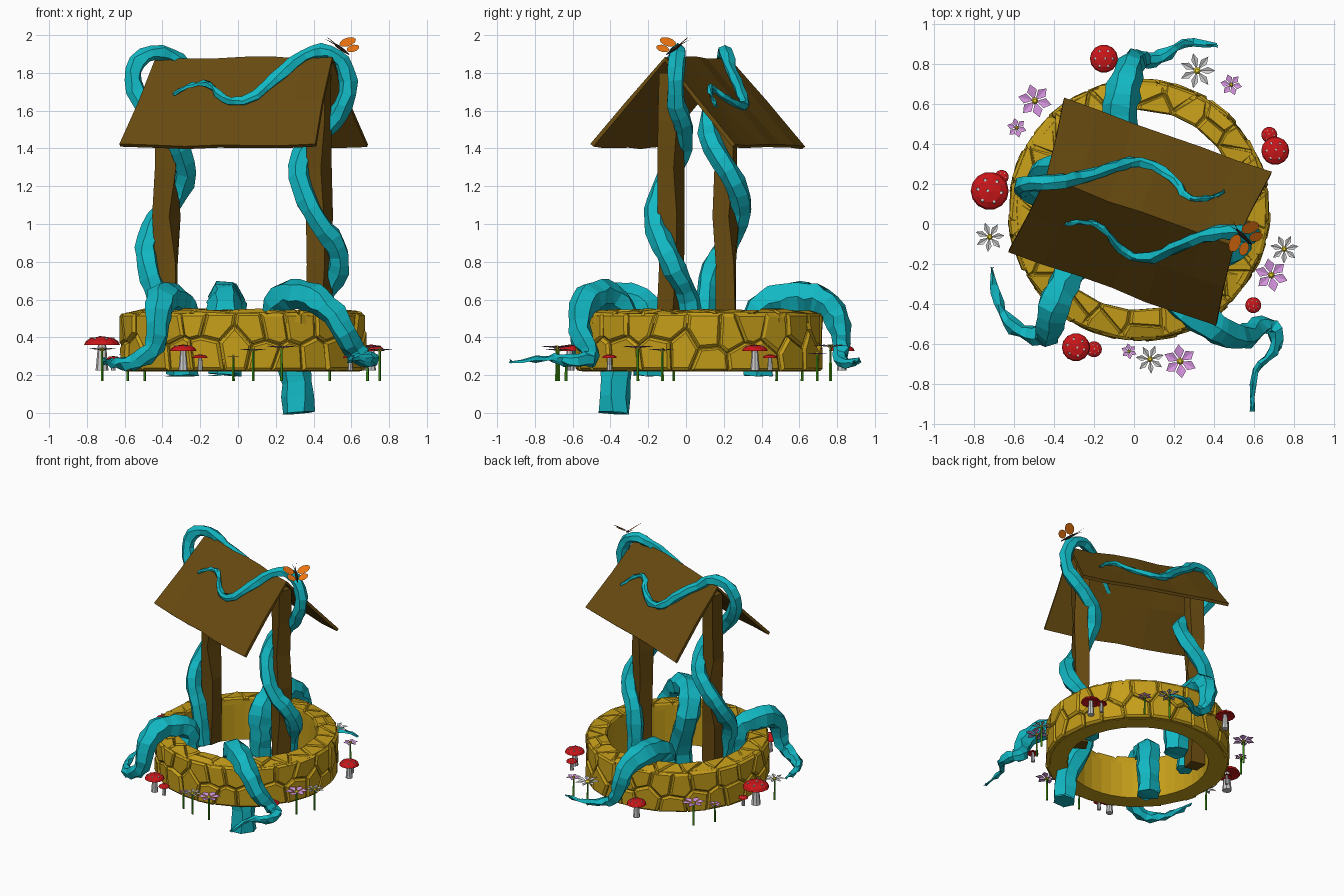
import bpy, bmesh, random
from math import sin, cos, pi, radians, tau
from mathutils import Vector

if "Cube" in bpy.data.objects:
    bpy.data.objects.remove(bpy.data.objects["Cube"])

random.seed(7)
R = lambda a: random.uniform(-a, a)
CX, CY = 0.025, 0.07          # well centre
ANG = radians(-20)            # roof direction
AX, PERP = Vector((cos(ANG), sin(ANG), 0)), Vector((-sin(ANG), cos(ANG), 0))


def material(name, r, g, b):
    m = bpy.data.materials.new(name)
    m.diffuse_color = (r, g, b, 1)
    m.use_nodes = True
    m.node_tree.nodes["Principled BSDF"].inputs["Base Color"].default_value = m.diffuse_color
    return m


GOLD = material("gold_stone", 0.56, 0.34, 0.01)
WOOD = material("wood", 0.14, 0.07, 0.005)
TEAL = material("teal_vine", 0.006, 0.48, 0.55)
RED = material("red_cap", 0.6, 0.008, 0.01)
WHITE = material("pale", 0.65, 0.65, 0.62)
PINK = material("pink", 0.68, 0.3, 0.75)
GREEN = material("green", 0.06, 0.35, 0.01)
YELLOW = material("yellow", 0.8, 0.65, 0.03)
ORANGE = material("orange", 0.85, 0.18, 0.005)
DARK = material("dark", 0.03, 0.02, 0.015)


def mesh(name, verts, faces, mat):
    me = bpy.data.meshes.new(name)
    me.from_pydata([tuple(v) for v in verts], [], faces)
    bm = bmesh.new()
    bm.from_mesh(me)
    bmesh.ops.recalc_face_normals(bm, faces=bm.faces)
    bm.to_mesh(me)
    bm.free()
    me.materials.append(mat)
    ob = bpy.data.objects.new(name, me)
    bpy.context.collection.objects.link(ob)
    return ob


def lathe(name, profile, mat, loc, n=12, closed=False):
    """Revolve (radius, z) points; open profiles get end caps."""
    verts = [(loc[0] + r * cos(tau * i / n), loc[1] + r * sin(tau * i / n), loc[2] + z)
             for r, z in profile for i in range(n)]
    k = len(profile)
    faces = [(j * n + i, j * n + (i + 1) % n, (j + 1) % k * n + (i + 1) % n, (j + 1) % k * n + i)
             for j in range(k if closed else k - 1) for i in range(n)]
    if not closed:
        faces += [tuple(range(n)), tuple((k - 1) * n + i for i in range(n))]
    return mesh(name, verts, faces, mat)


# --- stone ring: smooth core plus irregular stones on wall and rim
lathe("well_core", [(0.50, 0.22), (0.62, 0.22), (0.632, 0.26), (0.63, 0.5), (0.61, 0.53), (0.50, 0.53)],
      GOLD, (CX, CY, 0), 40, True)


def clip(poly, mid, nrm):
    out = []
    for a, b in zip(poly, poly[1:] + poly[:1]):
        da, db = (a - mid).dot(nrm), (b - mid).dot(nrm)
        if da <= 0:
            out.append(a)
        if da * db < 0:
            out.append(a.lerp(b, da / (da - db)))
    return out


def stones(name, cols, rows, height, place):
    """Jittered cell pattern on an unrolled strip, each cell a bevelled block."""
    L = tau * 0.65
    du, dv = L / cols, height / rows
    pts = [Vector(((c + 0.5 + 0.5 * (r % 2)) * du + R(0.33 * du), (r + 0.5) * dv + R(0.3 * dv)))
           for c in range(cols) for r in range(rows)]
    verts, faces = [], []
    for p in pts:
        poly = [Vector(q) for q in ((p.x - .3, 0), (p.x + .3, 0), (p.x + .3, height), (p.x - .3, height))]
        for q in pts:
            for s in (-L, 0, L):
                o = q + Vector((s, 0))
                if 0 < (o - p).length < 0.6:
                    poly = clip(poly, (o + p) / 2, o - p)
        if len(poly) < 3:
            continue
        c = sum(poly, Vector((0, 0))) / len(poly)
        n, base, lift = len(poly), len(verts), R(0.006)
        for shrink, h in ((0.99, -0.03), (0.96, 0.008 + lift), (0.80, 0.02 + lift)):
            for q in poly:
                w = c.lerp(q, shrink)
                verts.append(place(w.x / L * tau, w.y, h + R(0.003)))
        for k in (0, n):
            faces += [(base + k + i, base + k + (i + 1) % n, base + k + n + (i + 1) % n, base + k + n + i)
                      for i in range(n)]
        faces.append(tuple(base + 2 * n + i for i in range(n)))
    mesh(name, verts, faces, GOLD)


def on_wall(t, v, h):
    r = 0.632 + h
    return CX + r * cos(t), CY + r * sin(t), 0.22 + v


def on_rim(t, v, h):
    r = 0.50 + v
    return CX + r * cos(t), CY + r * sin(t), 0.527 + h - max(0, v - 0.1) * 0.5


stones("wall_stones", 25, 2, 0.31, on_wall)
stones("rim_stones", 20, 2, 0.145, on_rim)

# --- roof: two sagging panels, slightly longer at the eaves
prof = [(-0.40, 1.41, 0.55), (-0.2, 1.635, 0.52), (0, 1.87, 0.5), (0.2, 1.635, 0.52), (0.40, 1.41, 0.55)]
N = 7
verts = [Vector((0.03, 0.06, z + R(0.008))) + AX * (hl * (2 * i / (N - 1) - 1)) + PERP * (d + R(0.006))
         for d, z, hl in prof for i in range(N)]
faces = [(j * N + i, j * N + i + 1, (j + 1) * N + i + 1, (j + 1) * N + i)
         for j in range(len(prof) - 1) for i in range(N - 1)]
roof = mesh("roof", verts, faces, WOOD)
mod = roof.modifiers.new("thickness", "SOLIDIFY")
mod.thickness, mod.offset = 0.022, 0

# --- posts: rough-hewn four-sided timbers
for name, x, y in (("left_post", -0.38, 0.21), ("right_post", 0.43, -0.08)):
    verts, H = [], 7
    for j in range(H):
        z, tw = 0.28 + j * 1.52 / (H - 1), ANG + pi / 4 + R(0.3)
        verts += [(x + 0.073 * cos(tw + k * pi / 2) + R(0.006), y + 0.073 * sin(tw + k * pi / 2) + R(0.006), z)
                  for k in range(4)]
    faces = [(j * 4 + k, j * 4 + (k + 1) % 4, j * 4 + 4 + (k + 1) % 4, j * 4 + 4 + k)
             for j in range(H - 1) for k in range(4)]
    mesh(name, verts, faces + [(3, 2, 1, 0), tuple(H * 4 - 4 + k for k in range(4))], WOOD)


# --- vines: tapering six-sided sweeps with gnarled vertices
def vine(name, pts, r0, r1, taper_from):
    cu = bpy.data.curves.new(name, "CURVE")
    cu.dimensions, cu.bevel_depth, cu.bevel_resolution = "3D", 1.0, 1
    cu.resolution_u, cu.use_fill_caps = 3, True
    sp = cu.splines.new("BEZIER")
    sp.bezier_points.add(len(pts) - 1)
    sp.use_smooth = False
    for i, (bp, p) in enumerate(zip(sp.bezier_points, pts)):
        t = max(0, (i / (len(pts) - 1) - taper_from) / (1 - taper_from))
        bp.co, bp.radius = p, r0 + (r1 - r0) * t
        bp.handle_left_type = bp.handle_right_type = "AUTO"
    cu.materials.append(TEAL)
    ob = bpy.data.objects.new(name, cu)
    bpy.context.collection.objects.link(ob)
    bpy.ops.object.select_all(action="DESELECT")
    ob.select_set(True)
    bpy.context.view_layer.objects.active = ob
    bpy.ops.object.convert(target="MESH")
    for v in bpy.context.object.data.vertices:
        v.co += Vector((R(1), R(1), R(1) if v.co.z > 0.1 else 0)) * r0 * 0.11
    bpy.context.object.data.shade_flat()


def roofed(*xy):
    return [(x, y, 1.9 - 1.16 * abs((Vector((x - 0.03, y - 0.06, 0))).dot(PERP))) for x, y in xy]


vine("right_post_vine", [(0.42, 0.03, 0.3), (0.44, 0.01, 0.6), (0.53, -0.06, 0.76), (0.52, -0.12, 0.88),
     (0.42, -0.16, 1.02), (0.34, -0.13, 1.18), (0.34, -0.04, 1.36), (0.46, -0.01, 1.5), (0.56, -0.05, 1.63),
     (0.57, -0.05, 1.82), (0.48, -0.04, 1.91), (0.35, -0.06, 1.89)]
     + roofed((0.2, -0.12), (0.03, -0.17), (-0.07, -0.12), (-0.16, -0.02), (-0.24, 0.01), (-0.34, 0.0)),
     0.06, 0.008, 0.35)
vine("left_post_vine", [(-0.38, 0.1, 0.3), (-0.42, 0.11, 0.6), (-0.48, 0.14, 0.77), (-0.47, 0.24, 0.92),
     (-0.39, 0.29, 1.07), (-0.29, 0.26, 1.22), (-0.31, 0.15, 1.4), (-0.42, 0.12, 1.54), (-0.54, 0.17, 1.7),
     (-0.53, 0.2, 1.86), (-0.4, 0.21, 1.91)]
     + roofed((-0.27, 0.23), (-0.1, 0.28), (0.03, 0.31), (0.2, 0.22), (0.28, 0.13), (0.36, 0.13), (0.45, 0.16)),
     0.06, 0.008, 0.35)
vine("front_right_vine", [(0.32, -0.385, 0.0), (0.3, -0.37, 0.25), (0.21, -0.32, 0.49), (0.25, -0.4, 0.61),
     (0.36, -0.49, 0.62), (0.47, -0.55, 0.56), (0.57, -0.56, 0.42), (0.65, -0.5, 0.3), (0.7, -0.53, 0.28),
     (0.69, -0.64, 0.28), (0.61, -0.73, 0.29), (0.59, -0.93, 0.27)], 0.085, 0.006, 0.35)
vine("front_left_vine", [(-0.3, -0.2, 0.2), (-0.3, -0.2, 0.4), (-0.3, -0.2, 0.56), (-0.35, -0.3, 0.6),
     (-0.4, -0.42, 0.6), (-0.42, -0.52, 0.52), (-0.44, -0.55, 0.36), (-0.52, -0.55, 0.28), (-0.63, -0.48, 0.26),
     (-0.69, -0.35, 0.27), (-0.71, -0.22, 0.28)], 0.085, 0.006, 0.4)
vine("back_vine", [(-0.07, 0.38, 0.2), (-0.07, 0.38, 0.4), (-0.07, 0.4, 0.55), (-0.07, 0.5, 0.6),
     (-0.06, 0.64, 0.61), (-0.03, 0.75, 0.57), (0.0, 0.81, 0.45), (0.04, 0.82, 0.33), (0.13, 0.83, 0.27),
     (0.25, 0.9, 0.27), (0.41, 0.89, 0.27)], 0.09, 0.006, 0.4)

# --- mushrooms: stem, flat cap, pale spots (x, y, cap radius)
for i, (x, y, r) in enumerate([(-.15, .825, .07), (.705, .365, .07), (.675, .445, .04), (-.72, .165, .095),
                               (-.66, .235, .035), (.595, -.405, .04), (-.29, -.615, .07), (-.2, -.625, .04)]):
    h = 0.25 + 1.25 * r
    lathe(f"mushroom_stem_{i}", [(r * .36, .225), (r * .32, .26), (r * .22, h)], WHITE, (x, y, 0), 8)
    lathe(f"mushroom_cap_{i}", [(r * .3, .01), (r, 0), (r * .9, r * .22), (r * .6, r * .4), (r * .1, r * .48)],
          RED, (x, y, h - 0.01), 14)
    for k in range(7):
        a, q = k * tau / 6 + i, (0.62 if k < 6 else 0.1) * r
        lathe(f"mushroom_spot_{i}_{k}", [(r * .1, -r * .05), (r * .08, r * .04)], WHITE,
              (x + q * cos(a), y + q * sin(a), h - 0.01 + r * (.38 if k < 6 else .47)), 6)

# --- flowers: stem, ring of folded petals, yellow centre (x, y, radius, pale?)
for i, (x, y, r, pale) in enumerate([(.315, .765, .09, 1), (-.72, -.065, .075, 1), (.75, -.125, .072, 1),
                                     (.08, -.675, .072, 1), (.485, .695, .055, 0), (-.495, .615, .085, 0),
                                     (-.585, .48, .05, 0), (.685, -.255, .085, 0), (-.025, -.635, .04, 0),
                                     (.23, -.685, .085, 0)]):
    h, n = 0.25 + 1.1 * r, 7 if pale else 6
    lathe(f"flower_stem_{i}", [(.008, .17), (.006, h)], GREEN, (x, y, 0), 5)
    lathe(f"flower_centre_{i}", [(r * .14, -.004), (r * .2, .004), (r * .1, .014)], YELLOW, (x, y, h), 8)
    verts, faces = [], []
    for k in range(n):
        a, w = k * tau / n + i, 0.2 if pale else 0.3
        for u, v, z in ((.08, 0, 0), (.6, -w, .14), (1, 0, .1), (.6, w, .14), (.6, 0, .06)):
            verts.append((x + r * (u * cos(a) - v * sin(a)), y + r * (u * sin(a) + v * cos(a)), h + r * z))
        b = k * 5
        faces += [(b, b + 1, b + 4), (b + 1, b + 2, b + 4), (b + 2, b + 3, b + 4), (b + 3, b, b + 4)]
    mesh(f"flower_petals_{i}", verts, faces, WHITE if pale else PINK)

# --- butterfly on the ridge end
O, F = Vector((0.55, -0.065, 1.925)), Vector((-0.62, 0.62, 0.45)).normalized()
S = Vector((0.707, 0.707, 0))
U = S.cross(F)
U = U if U.z > 0 else -U
for s, side in ((1, "right"), (-1, "left")):
    W = S * s * 0.88 + U * 0.47
    for part, f, w, a, b in (("fore", .028, .062, .034, .05), ("hind", -.034, .048, .028, .038)):
        pts = [O + F * (f + a * cos(t * tau / 10)) + W * (w + b * sin(t * tau / 10)) for t in range(10)]
        mesh(f"butterfly_{part}_wing_{side}", pts, [tuple(range(10))], ORANGE)
    A, B, n = O + F * 0.05, O + F * 0.125 + S * s * 0.02, U * 0.003
    mesh(f"butterfly_antenna_{side}", [A - n, A + n, A + S * .004, B],
         [(0, 1, 3), (1, 2, 3), (2, 0, 3), (2, 1, 0)], DARK)
body = [O + F * f + S * (r * cos(k * tau / 6)) + U * (r * sin(k * tau / 6))
        for f, r in ((-.06, .003), (-.02, .008), (.03, .009), (.06, .004)) for k in range(6)]
mesh("butterfly_body", body, [(j * 6 + k, j * 6 + (k + 1) % 6, j * 6 + 6 + (k + 1) % 6, j * 6 + 6 + k)
                              for j in range(3) for k in range(6)] + [tuple(range(6)), tuple(range(18, 24))], DARK)
